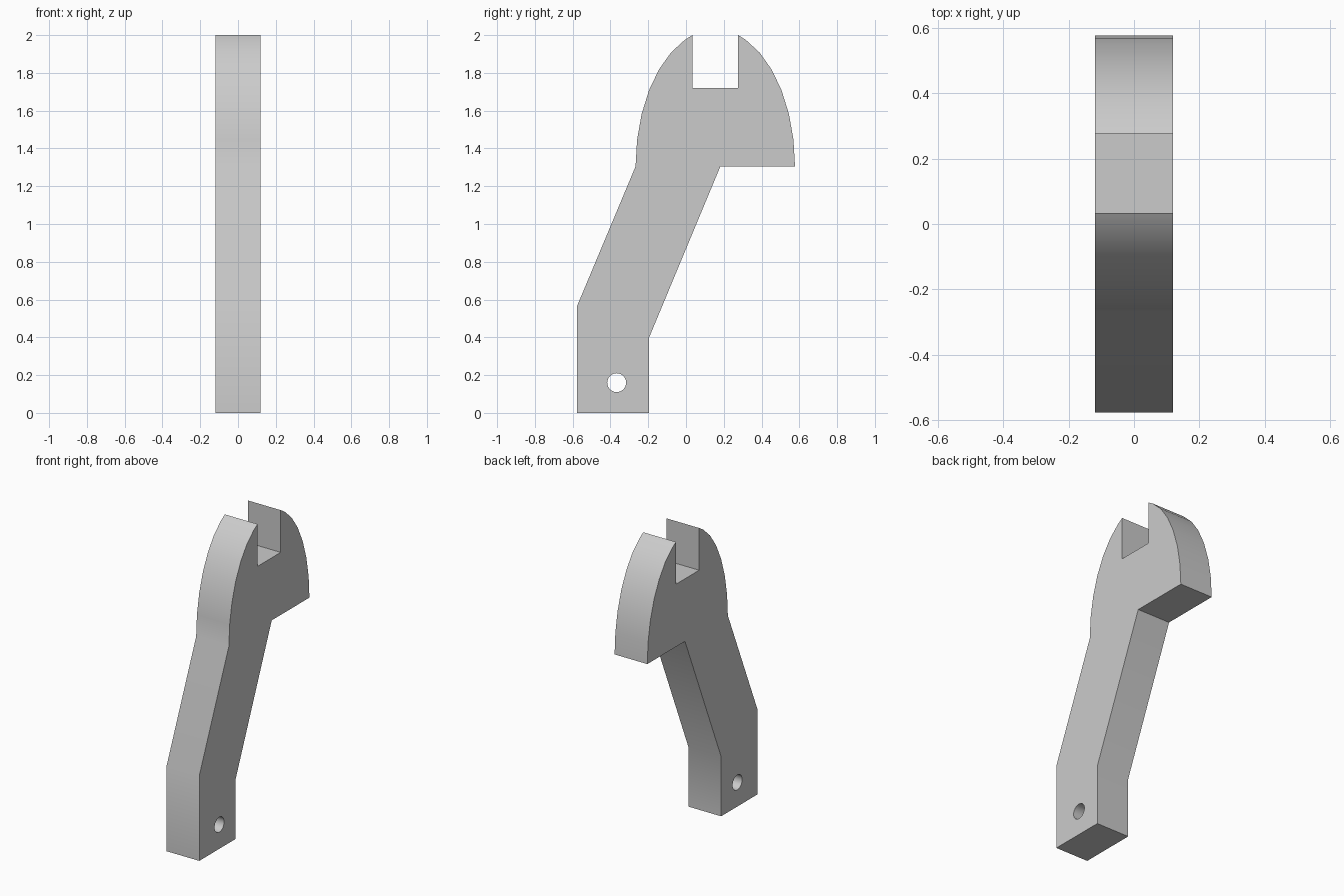
import bpy, bmesh
from math import cos, sin, radians

old = bpy.data.objects.get("Cube")
if old:
    bpy.data.objects.remove(old, do_unlink=True)

HALF_WIDTH = 0.12

# Material
grey = bpy.data.materials.new("light grey")
grey.use_nodes = True
colour = (0.6, 0.6, 0.6, 1)
grey.diffuse_color = colour
grey.node_tree.nodes["Principled BSDF"].inputs["Base Color"].default_value = colour


def prism(name, outline, half):
    """Extrude a closed (y, z) outline symmetrically along x."""
    bm = bmesh.new()
    face = bm.faces.new([bm.verts.new((-half, y, z)) for y, z in outline])
    out = bmesh.ops.extrude_face_region(bm, geom=[face])
    moved = [v for v in out["geom"] if isinstance(v, bmesh.types.BMVert)]
    bmesh.ops.translate(bm, verts=moved, vec=(2 * half, 0, 0))
    bmesh.ops.recalc_face_normals(bm, faces=bm.faces)
    mesh = bpy.data.meshes.new(name)
    bm.to_mesh(mesh)
    bm.free()
    mesh.materials.append(grey)
    obj = bpy.data.objects.new(name, mesh)
    bpy.context.collection.objects.link(obj)
    return obj


def arc(cy, cz, ry, rz, angles):
    return [(cy + ry * cos(radians(a)), cz + rz * sin(radians(a))) for a in angles]


# Head: half ellipse with a square notch in its tip
step = 11.25
right_jaw = arc(0.155, 1.305, 0.422, 0.725, [i * step for i in range(7)])
left_jaw = arc(0.155, 1.305, 0.422, 0.725, [180 - i * step for i in range(6, -1, -1)])
notch = [(0.276, 2), (0.276, 1.72), (0.034, 1.72), (0.034, 2)]

# Handle: slanted shaft ending in an upright foot
handle = [(-0.577, 0.565), (-0.577, 0), (-0.197, 0), (-0.197, 0.395), (0.182, 1.305)]
wrench = prism("wrench_body", right_jaw + notch + left_jaw + handle, HALF_WIDTH)

# Hanging hole through the foot
cutter = prism("hole_cutter", arc(-0.367, 0.16, 0.05, 0.05, range(0, 360, 15)), 0.3)
cutter.hide_render = True
cut = wrench.modifiers.new("hanging_hole", "BOOLEAN")
cut.operation = "DIFFERENCE"
cut.solver = "EXACT"
cut.object = cutter

bpy.ops.object.select_all(action="DESELECT")
wrench.select_set(True)
bpy.context.view_layer.objects.active = wrench
bpy.ops.object.modifier_apply(modifier=cut.name)
bpy.data.objects.remove(cutter, do_unlink=True)
bpy.ops.object.shade_smooth_by_angle(angle=radians(30))
